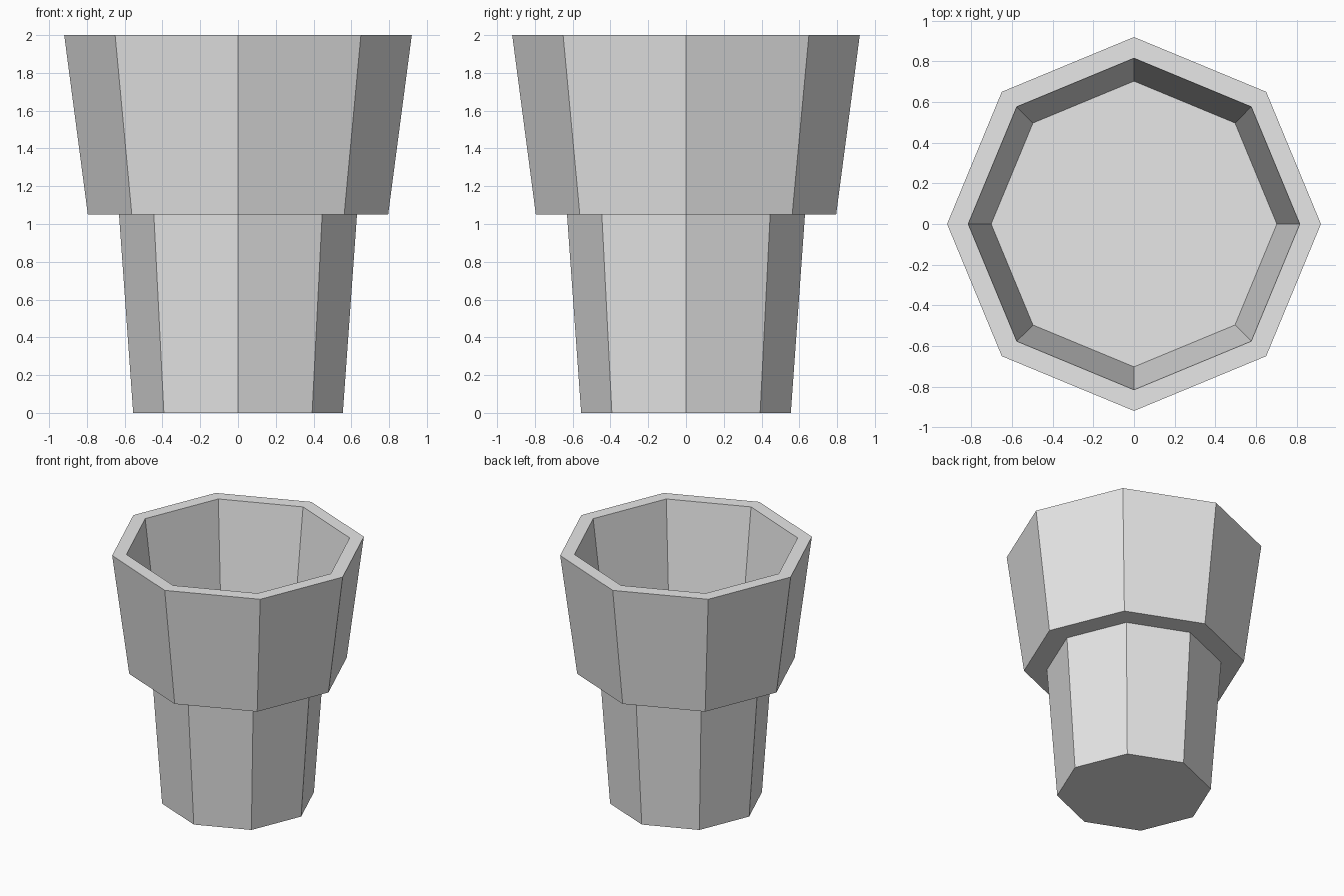
import bpy
import bmesh
from math import cos, sin, pi

SIDES = 8

if "Cube" in bpy.data.objects:
    bpy.data.objects.remove(bpy.data.objects["Cube"], do_unlink=True)

grey = bpy.data.materials.new("light_grey")
grey.use_nodes = True
colour = (0.8, 0.8, 0.8, 1)
grey.diffuse_color = colour
grey.node_tree.nodes["Principled BSDF"].inputs["Base Color"].default_value = colour


def faceted_shell(name, profile):
    """Sweep a (radius, height) profile around z and cap both ends."""
    bm = bmesh.new()
    rings = []
    for radius, z in profile:
        angles = [2 * pi * i / SIDES for i in range(SIDES)]
        rings.append([bm.verts.new((radius * cos(a), radius * sin(a), z)) for a in angles])
    for low, high in zip(rings, rings[1:]):
        for i in range(SIDES):
            j = (i + 1) % SIDES
            bm.faces.new((low[i], low[j], high[j], high[i]))
    bm.faces.new(rings[0][::-1])
    bm.faces.new(rings[-1])
    bmesh.ops.recalc_face_normals(bm, faces=bm.faces)
    mesh = bpy.data.meshes.new(name)
    bm.to_mesh(mesh)
    bm.free()
    mesh.materials.append(grey)
    obj = bpy.data.objects.new(name, mesh)
    bpy.context.collection.objects.link(obj)
    return obj


# Narrow stem, overhanging wide cup, rim and hollow inside with a flat floor
faceted_shell("stepped_cup", [
    (0.555, 0), (0.63, 1.05),
    (0.795, 1.05), (0.92, 2),
    (0.816, 2), (0.703, 1.1),
])
